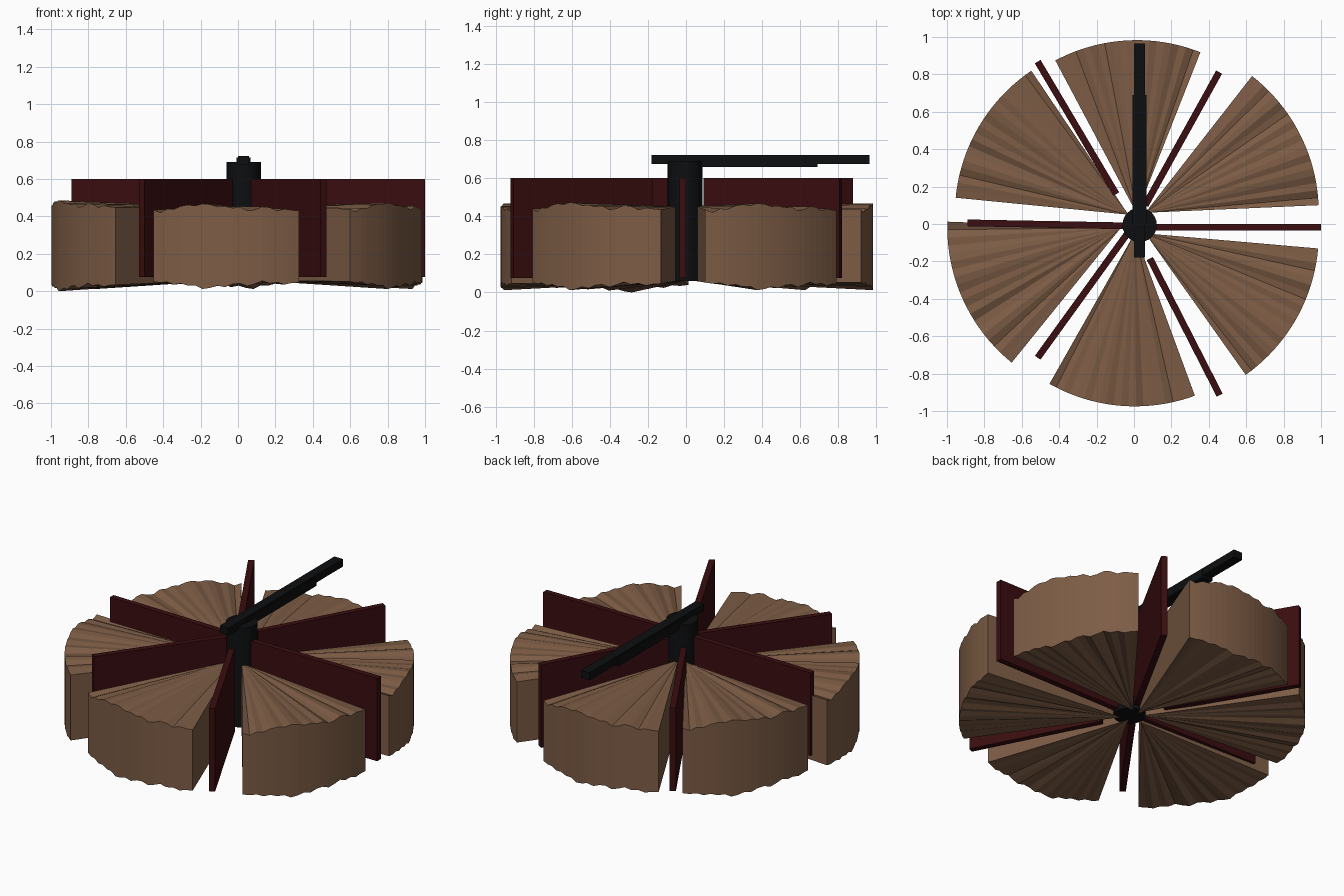
import bpy, bmesh, math
from mathutils import Vector

if "Cube" in bpy.data.objects:
    bpy.data.objects.remove(bpy.data.objects["Cube"])


def material(name, rgb):
    m = bpy.data.materials.new(name)
    m.diffuse_color = (*rgb, 1)
    m.use_nodes = True
    m.node_tree.nodes["Principled BSDF"].inputs["Base Color"].default_value = m.diffuse_color
    return m


BROWN = material("earth_brown", (0.205, 0.108, 0.06))
RED = material("dark_red", (0.042, 0.004, 0.005))
BLACK = material("black", (0.004, 0.0045, 0.005))


def finish(bm, name, mat):
    bmesh.ops.recalc_face_normals(bm, faces=bm.faces)
    me = bpy.data.meshes.new(name)
    bm.to_mesh(me)
    bm.free()
    me.materials.append(mat)
    ob = bpy.data.objects.new(name, me)
    bpy.context.collection.objects.link(ob)
    return ob


def box(name, lo, hi, mat):
    bm = bmesh.new()
    bmesh.ops.create_cube(bm, size=1)
    for v in bm.verts:
        v.co = Vector([(a + b) / 2 + c * (b - a) for a, b, c in zip(lo, hi, v.co)])
    return finish(bm, name, mat)


# Rough pleated wedges: ragged rim heights fanning out from one inner edge
TOP = [.435, .42, .44, .438, .455, .462, .457, .468, .464, .452, .455,
       .445, .45, .43, .436, .452, .448, .43, .44, .434, .43]
BOTTOM = [.052, .046, .05, .036, .042, .03, .032, .012, .018, .03, .022,
          .038, .042, .028, .04, .055, .042, .048, .036, .044, .046]


def wedge(name, x, y, a0, a1, dz_top, dz_bot, r=0.928):
    bm = bmesh.new()
    at = bm.verts.new((x, y, .452))
    ab = bm.verts.new((x, y, .06))
    n = len(TOP)
    top, bot = [], []
    for i in range(n):
        a = math.radians(a0 + (a1 - a0) * i / (n - 1))
        px, py = x + r * math.cos(a), y + r * math.sin(a)
        top.append(bm.verts.new((px, py, TOP[i] + dz_top)))
        bot.append(bm.verts.new((px, py, BOTTOM[i] + dz_bot)))
    for i in range(n - 1):
        bm.faces.new((at, top[i], top[i + 1]))
        bm.faces.new((ab, bot[i + 1], bot[i]))
        bm.faces.new((bot[i], bot[i + 1], top[i + 1], top[i]))
    bm.faces.new((at, ab, bot[0], top[0]))
    bm.faces.new((at, top[-1], bot[-1], ab))
    return finish(bm, name, BROWN)


for i, spec in enumerate([
        (.06, .06, 2.5, 52, 0, 0), (.015, .055, 68.5, 118, 0, 0),
        (-.03, .05, 124, 174.4, .028, 0), (-.07, -.02, 178, 231, .018, -.012),
        (.005, -.047, 240.5, 290.2, 0, 0), (.06, -.05, 305.4, 355, .005, 0)]):
    wedge(f"wedge_{i + 1}", *spec)

# Upright panels between the wedges, from inner to outer end
def panel(name, inner, outer, t=0.036):
    a, b = Vector((*inner, 0)), Vector((*outer, 0))
    side = (b - a).normalized().cross(Vector((0, 0, 1))) * t / 2
    bm = bmesh.new()
    base = bm.faces.new([bm.verts.new(p + Vector((0, 0, .075)))
                         for p in (a - side, a + side, b + side, b - side)])
    ext = bmesh.ops.extrude_face_region(bm, geom=[base], use_keep_orig=True)
    bmesh.ops.translate(bm, vec=(0, 0, .525),
                        verts=[g for g in ext["geom"] if isinstance(g, bmesh.types.BMVert)])
    return finish(bm, name, RED)


for i, (p, q) in enumerate([
        ((.10, -.017), (1.0, -.017)), ((.06, .10), (.455, .812)),
        ((-.095, .16), (-.515, .868)), ((-.04, -.01), (-.89, .006)),
        ((-.02, -.03), (-.515, -.715)), ((.085, -.185), (.458, -.915))]):
    panel(f"panel_{i + 1}", p, q)

# Central post
bpy.ops.mesh.primitive_cylinder_add(vertices=24, radius=.092, depth=.63,
                                    location=(.03, -.005, .375))
post = bpy.context.object
post.name = "centre_post"
post.data.materials.append(BLACK)
bpy.ops.object.shade_smooth_by_angle(angle=math.radians(30))

# Horizontal arm with a wider sleeve along its inner part
box("arm", (.0, -.18, .675), (.06, .965, .723), BLACK)
box("arm_sleeve", (-.008, 0, .66), (.067, .69, .715), BLACK)
